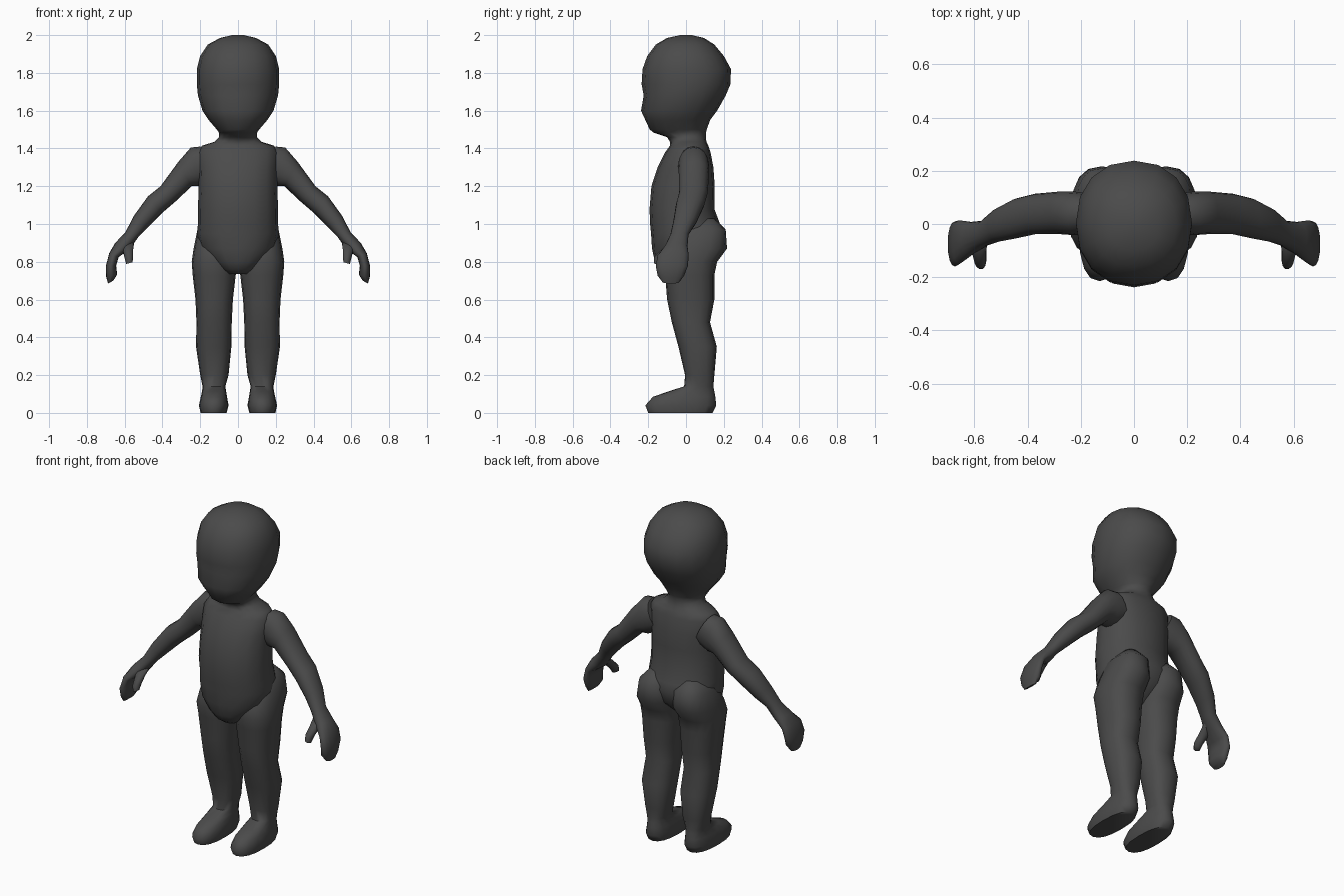
import bpy, bmesh, math
from mathutils import Vector

skin = bpy.data.materials.new("charcoal_grey")
skin.diffuse_color = (0.07, 0.07, 0.07, 1)
SIDES = 16


def loft(name, rings, power=2.2):
    """Skin closed rings given as (centre, half axis u, half axis v)."""
    bm = bmesh.new()
    loops = []
    for c, u, v in rings:
        loop = []
        for i in range(SIDES):
            a = 2 * math.pi * i / SIDES
            ca, sa = math.cos(a), math.sin(a)
            p = math.copysign(abs(ca) ** (2 / power), ca)
            q = math.copysign(abs(sa) ** (2 / power), sa)
            loop.append(bm.verts.new(c + u * p + v * q))
        loops.append(loop)
    for a, b in zip(loops, loops[1:]):
        for i in range(SIDES):
            j = (i + 1) % SIDES
            bm.faces.new((a[i], a[j], b[j], b[i]))
    bm.faces.new(loops[0])
    bm.faces.new(loops[-1])
    bmesh.ops.recalc_face_normals(bm, faces=bm.faces)
    mesh = bpy.data.meshes.new(name)
    bm.to_mesh(mesh)
    bm.free()
    mesh.materials.append(skin)
    obj = bpy.data.objects.new(name, mesh)
    bpy.context.collection.objects.link(obj)
    bpy.ops.object.select_all(action='DESELECT')
    obj.select_set(True)
    bpy.context.view_layer.objects.active = obj
    bpy.ops.object.shade_smooth_by_angle(angle=math.radians(65))


def level(z, x0, x1, y0, y1):
    """Horizontal ring from its extents."""
    return (Vector(((x0 + x1) / 2, (y0 + y1) / 2, z)),
            Vector(((x1 - x0) / 2, 0, 0)), Vector((0, (y1 - y0) / 2, 0)))


def across(s, ax, az, bx, bz, y, w):
    """Limb ring between an outer point a and an inner point b, s = side."""
    return (Vector((s * (ax + bx) / 2, y, (az + bz) / 2)),
            Vector((s * (ax - bx) / 2, 0, (az - bz) / 2)), Vector((0, w, 0)))


# Head, neck and torso: height, half width, front, back
trunk = [
    (0.735, .05, -.11, .00), (0.76, .09, -.145, .04), (0.80, .135, -.165, .09),
    (0.87, .20, -.18, .17), (0.95, .217, -.185, .19), (1.00, .212, -.19, .18),
    (1.08, .212, -.193, .15), (1.20, .208, -.183, .152), (1.30, .21, -.15, .145),
    (1.38, .212, -.11, .13), (1.415, .19, -.085, .118), (1.435, .125, -.085, .108),
    (1.46, .10, -.10, .105), (1.483, .10, -.17, .105), (1.50, .112, -.192, .11),
    (1.55, .155, -.215, .127), (1.60, .188, -.238, .165), (1.68, .212, -.224, .21),
    (1.74, .218, -.235, .235), (1.82, .218, -.23, .238), (1.89, .20, -.205, .20),
    (1.95, .16, -.16, .15), (1.985, .095, -.10, .095), (2.0, .03, -.03, .03),
]
loft("head_and_torso", [level(z, -w, w, a, b) for z, w, a, b in trunk])

# Leg and foot: height, inner x, outer x, front, back
leg = [
    (1.03, .07, .16, .02, .15), (0.97, .02, .215, -.05, .21), (0.87, .006, .235, -.11, .217),
    (0.80, .006, .245, -.125, .165), (0.73, .012, .24, -.11, .15), (0.60, .027, .225, -.10, .15),
    (0.48, .033, .22, -.075, .127), (0.35, .035, .222, -.04, .163), (0.20, .05, .20, -.005, .15),
    (0.14, .067, .188, -.01, .145), (0.115, .063, .19, -.09, .15), (0.085, .058, .197, -.175, .155),
    (0.04, .05, .207, -.215, .16), (0.0, .06, .198, -.20, .14),
]

# Arm and hand: outer x, z, inner x, z, then y centre and half depth
arm = [
    (.20, 1.41, .12, 1.24, .04, .075), (.25, 1.405, .20, 1.20, .04, .082),
    (.315, 1.33, .245, 1.20, .042, .08), (.41, 1.20, .33, 1.12, .038, .076),
    (.477, 1.146, .40, 1.06, .022, .075), (.55, 1.045, .475, .985, -.005, .062),
    (.597, .955, .528, .93, -.035, .048), (.65, .90, .575, .865, -.052, .06),
    (.682, .845, .632, .825, -.068, .082), (.70, .775, .645, .78, -.075, .085),
    (.698, .72, .64, .732, -.08, .07), (.688, .685, .66, .70, -.08, .045),
]

# Thumb, same layout as the arm
thumb = [
    (.62, .90, .55, .90, -.06, .03), (.61, .86, .555, .865, -.10, .032),
    (.60, .82, .555, .83, -.138, .03), (.592, .788, .558, .798, -.15, .02),
]

for side, s in (("left", 1), ("right", -1)):
    loft(side + "_leg_and_foot", [level(z, s * a, s * b, f, k) for z, a, b, f, k in leg], 2.4)
    loft(side + "_arm_and_hand", [across(s, *r) for r in arm])
    loft(side + "_thumb", [across(s, *r) for r in thumb], 2.0)
